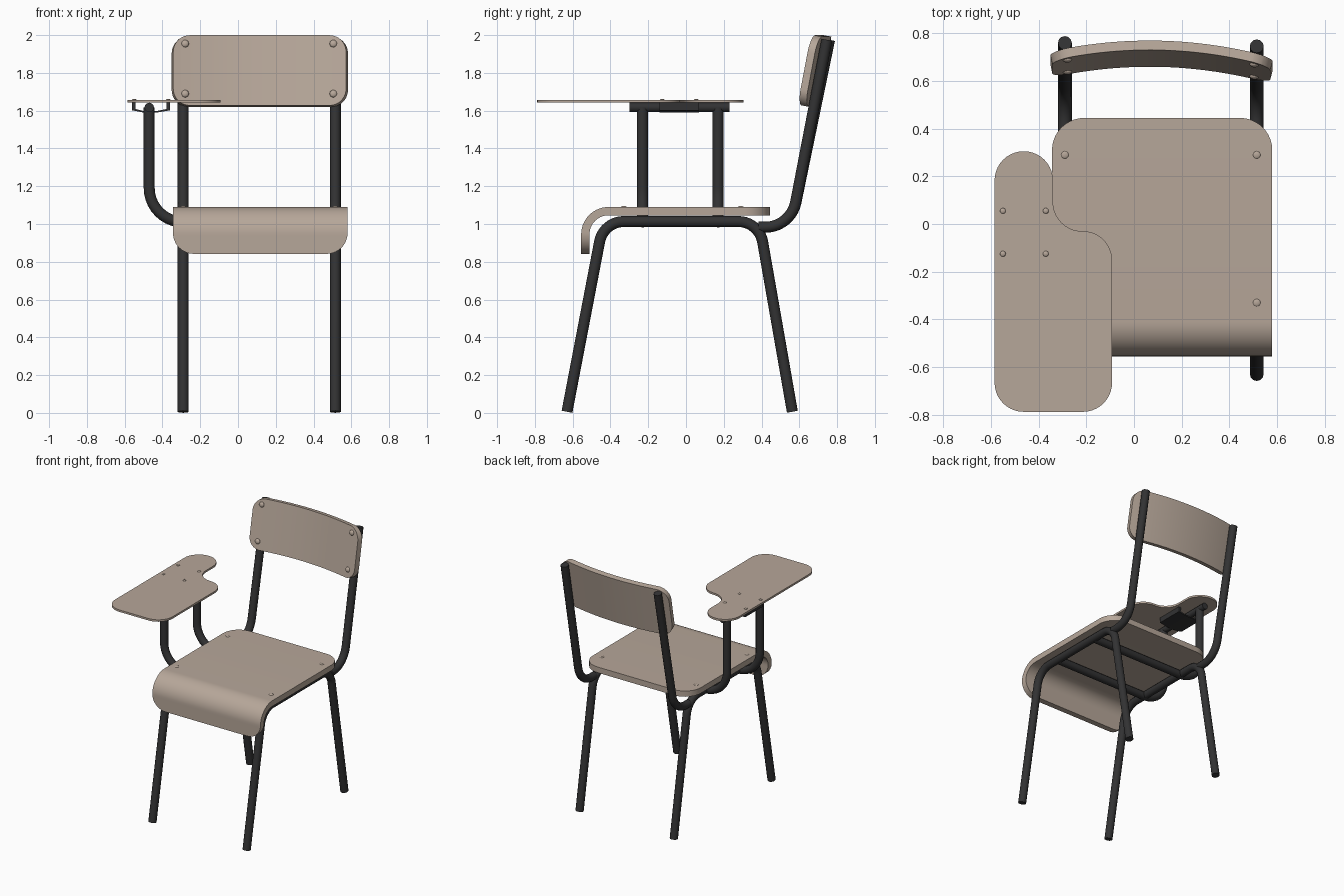
import bpy, bmesh, math
from mathutils import Vector

cube = bpy.data.objects.get("Cube")
if cube:
    bpy.data.objects.remove(cube, do_unlink=True)


def material(name, rgb):
    m = bpy.data.materials.new(name)
    m.use_nodes = True
    m.diffuse_color = (*rgb, 1)
    bsdf = next(n for n in m.node_tree.nodes if n.type == 'BSDF_PRINCIPLED')
    bsdf.inputs["Base Color"].default_value = (*rgb, 1)
    bsdf.inputs["Roughness"].default_value = 0.6
    return m


WOOD = material("pale wood", (0.47, 0.385, 0.32))
STEEL = material("black steel", (0.032, 0.032, 0.033))

TUBE = 0.029
RAIL_X = (-0.29, 0.515)      # right and left side frames
MID_X = 0.115                # chair centre line
ARM_X = -0.47
ARM_Y = (-0.23, 0.17)


def finish(obj, mat):
    obj.data.materials.clear()
    obj.data.materials.append(mat)
    bpy.ops.object.select_all(action='DESELECT')
    obj.select_set(True)
    bpy.context.view_layer.objects.active = obj
    for mod in list(obj.modifiers):
        bpy.ops.object.modifier_apply(modifier=mod.name)
    bpy.ops.object.shade_smooth_by_angle(angle=math.radians(35))
    return obj


def from_bmesh(name, bm, mat):
    bmesh.ops.recalc_face_normals(bm, faces=bm.faces)
    me = bpy.data.meshes.new(name)
    bm.to_mesh(me)
    bm.free()
    obj = bpy.data.objects.new(name, me)
    bpy.context.collection.objects.link(obj)
    return obj


def fillet(points, r, closed=False, n=10):
    """Round the corners of a polyline."""
    pts = [Vector(p) for p in points]
    out = []
    for i, b in enumerate(pts):
        if not closed and i in (0, len(pts) - 1):
            out.append(b)
            continue
        d1 = (pts[i - 1] - b).normalized()
        d2 = (pts[(i + 1) % len(pts)] - b).normalized()
        half = d1.angle(d2) / 2
        start, end = (b + d * r / math.tan(half) for d in (d1, d2))
        c = b + (d1 + d2).normalized() * r / math.sin(half)
        v0, v1 = (start - c).normalized(), (end - c).normalized()
        out += [c + v0.slerp(v1, k / n) * r for k in range(n + 1)]
    return out


def tube(name, path, radius=TUBE):
    cu = bpy.data.curves.new(name, 'CURVE')
    cu.dimensions = '3D'
    cu.bevel_depth = radius
    cu.bevel_resolution = 4
    cu.use_fill_caps = True
    sp = cu.splines.new('POLY')
    sp.points.add(len(path) - 1)
    for p, co in zip(sp.points, path):
        p.co = (*co, 1)
    obj = bpy.data.objects.new(name, cu)
    bpy.context.collection.objects.link(obj)
    bpy.ops.object.select_all(action='DESELECT')
    obj.select_set(True)
    bpy.context.view_layer.objects.active = obj
    bpy.ops.object.convert(target='MESH')
    return finish(bpy.context.view_layer.objects.active, STEEL)


def board(name, path, side, half, r0, r1, thick):
    """Bent plywood strip with rounded corners at both ends of its path."""
    lens = [0.0]
    for a, b in zip(path, path[1:]):
        lens.append(lens[-1] + (b - a).length)
    total = lens[-1]

    def at(s):
        for i in range(len(path) - 1):
            if s <= lens[i + 1] or i == len(path) - 2:
                return path[i].lerp(path[i + 1], (s - lens[i]) / (lens[i + 1] - lens[i]))

    def inset(d, r):
        return 0 if d >= r else r - math.sqrt(max(0, r * r - (r - d) ** 2))

    steps = [1 - math.cos(math.pi / 2 * k / 10) for k in range(11)]
    stations = sorted({round(s, 5) for s in lens + [r0 * k for k in steps]
                       + [total - r1 * k for k in steps]})
    bm = bmesh.new()
    rows = []
    for s in stations:
        w = half - inset(s, r0) - inset(total - s, r1)
        rows.append([bm.verts.new(at(s) + side * k * w) for k in (-1, 1)])
    for a, b in zip(rows, rows[1:]):
        bm.faces.new((a[0], a[1], b[1], b[0]))
    obj = from_bmesh(name, bm, WOOD)
    mod = obj.modifiers.new("thickness", 'SOLIDIFY')
    mod.thickness = thick
    mod.offset = 0
    return finish(obj, WOOD)


def prism(name, outline, offset, mat):
    bm = bmesh.new()
    face = bm.faces.new([bm.verts.new(p) for p in outline])
    new = bmesh.ops.extrude_face_region(bm, geom=[face])["geom"]
    bmesh.ops.translate(bm, vec=offset, verts=[v for v in new if isinstance(v, bmesh.types.BMVert)])
    return finish(from_bmesh(name, bm, mat), mat)


def screw(name, loc, normal, radius, height):
    """Domed screw head."""
    bpy.ops.mesh.primitive_uv_sphere_add(segments=16, ring_count=8, radius=1, location=loc)
    obj = bpy.context.object
    obj.name = name
    obj.scale = (radius, radius, height)
    obj.rotation_euler = Vector(normal).to_track_quat('Z', 'Y').to_euler()
    finish(obj, WOOD)


# Side frames: bent leg hoops and back uprights
for x, label, lean in zip(RAIL_X, ("right", "left"), (0.007, -0.007)):
    tube(f"{label}_leg_hoop", fillet([(x, -0.63, 0.006), (x, -0.437, 1.013),
                                      (x, 0.387, 1.013), (x, 0.563, 0.006)], 0.13))
    tube(f"{label}_back_upright", fillet([(x, 0.385, 0.983), (x, 0.555, 0.983),
                                          (x, 0.753 + lean, 1.975)], 0.165))

# Arm supports, which run on under the seat as cross bars
for y, label in zip(ARM_Y, ("front", "rear")):
    tube(f"{label}_arm_support", fillet([(ARM_X, y, 1.617), (ARM_X, y, 1.01),
                                         (RAIL_X[1], y, 1.01)], 0.18))
tube("arm_top_bar", [Vector((ARM_X, -0.3, 1.617)), Vector((ARM_X, 0.23, 1.617))], 0.025)

# Saddle clamp under the writing tablet
top = [(-0.56, 1.643), (-0.56, 1.602), (-0.5, 1.59), (-0.43, 1.59), (-0.36, 1.602), (-0.36, 1.643)]
inner = [(-0.378, 1.643), (-0.378, 1.609), (-0.43, 1.598), (-0.5, 1.598), (-0.542, 1.609), (-0.542, 1.643)]
prism("tablet_clamp", [(x, -0.14, z) for x, z in top + inner], (0, 0.21, 0), STEEL)

# Seat with rolled front edge
seat_path = [Vector((MID_X + 0.003, 0.445, 1.068))] + fillet(
    [(MID_X + 0.003, 0.4, 1.068), (MID_X + 0.003, -0.533, 1.068),
     (MID_X + 0.003, -0.533, 0.842)], 0.123, n=14)[1:]
board("seat", seat_path, Vector((1, 0, 0)), 0.462, 0.135, 0.11, 0.044)
for x in RAIL_X:
    for y in (-0.33, 0.29):
        screw("seat_screw", (x, y, 1.089), (0, 0, 1), 0.016, 0.006)

# Curved, reclined backrest
LEAN = 0.19


def back_y(x, z):
    t = (x - MID_X) / 0.462
    return 0.714 - 0.057 * t * t - 0.0125 * t + LEAN * (z - 1.81)


back_path = [Vector((x, back_y(x, 1.81), 1.81))
             for x in (MID_X - 0.462 + 0.924 * k / 24 for k in range(25))]
board("backrest", back_path, Vector((0, LEAN, 1)).normalized(), 0.189, 0.09, 0.09, 0.04)
for x in (-0.28, 0.505):
    for z in (1.69, 1.955):
        screw("backrest_screw", (x, back_y(x, z) - 0.021, z), (0, -1, LEAN), 0.02, 0.012)

# Writing tablet with elbow cut-out
corners = [(-0.585, -0.788), (-0.092, -0.788), (-0.092, -0.03),
           (-0.34, -0.03), (-0.34, 0.305), (-0.585, 0.305)]
prism("writing_tablet", fillet([(x, y, 1.642) for x, y in corners], 0.122, closed=True),
      (0, 0, 0.015), WOOD)
for x in (-0.55, -0.37):
    for y in (-0.125, 0.055):
        screw("tablet_screw", (x, y, 1.657), (0, 0, 1), 0.012, 0.006)
